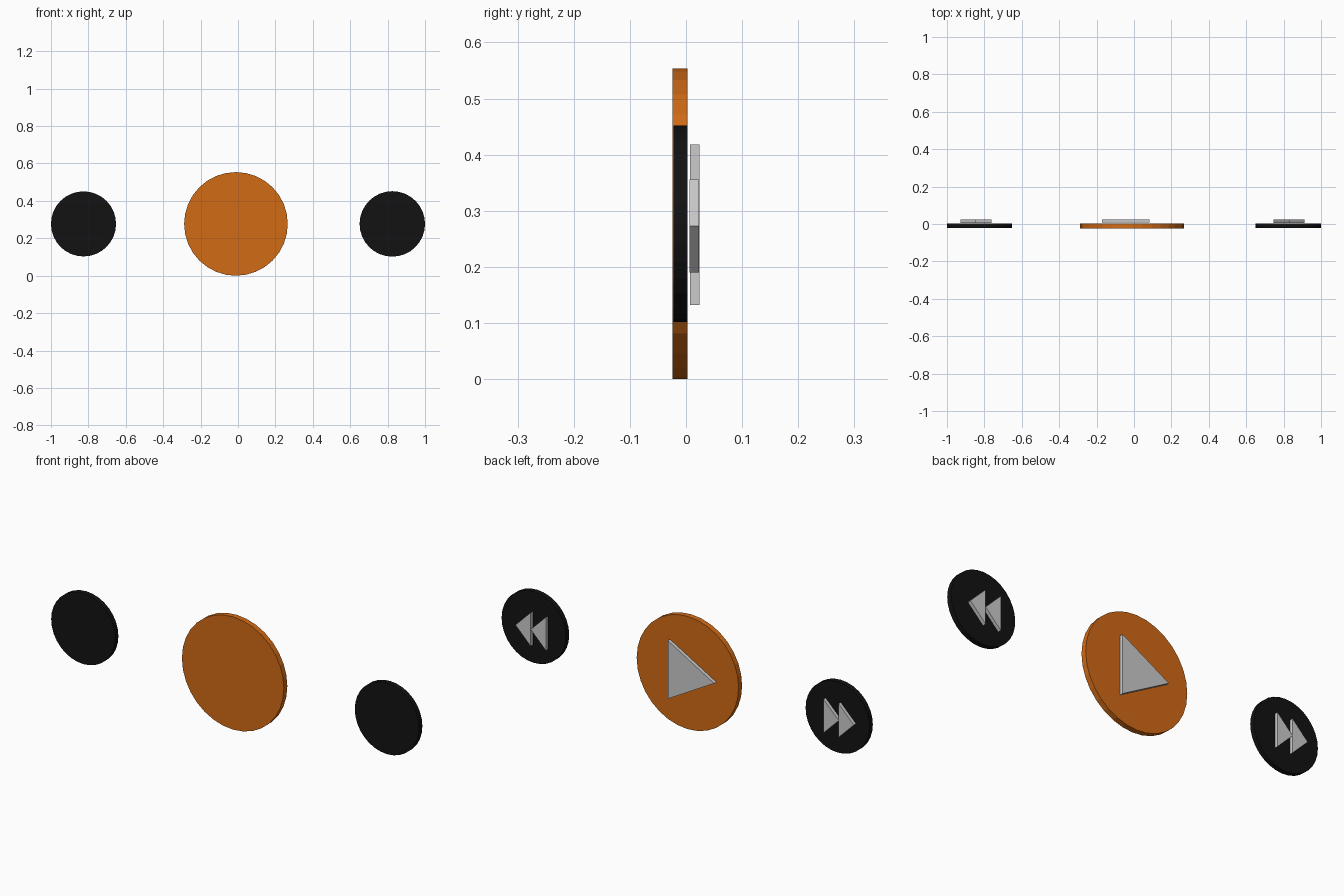
import bpy, bmesh
from math import pi
from mathutils import Matrix

if "Cube" in bpy.data.objects:
    bpy.data.objects.remove(bpy.data.objects["Cube"])

MID_Z = 0.277


def material(name, rgb):
    mat = bpy.data.materials.new(name)
    mat.diffuse_color = (*rgb, 1)
    mat.use_nodes = True
    mat.node_tree.nodes["Principled BSDF"].inputs["Base Color"].default_value = mat.diffuse_color
    return mat


def add_object(name, bm, mat=None):
    bmesh.ops.recalc_face_normals(bm, faces=bm.faces)
    mesh = bpy.data.meshes.new(name)
    bm.to_mesh(mesh)
    bm.free()
    obj = bpy.data.objects.new(name, mesh)
    bpy.context.collection.objects.link(obj)
    if mat:
        mesh.materials.append(mat)
    return obj


def disc(name, x, radius, y0, y1, mat):
    bm = bmesh.new()
    place = Matrix.Translation((x, (y0 + y1) / 2, MID_Z)) @ Matrix.Rotation(pi / 2, 4, 'X')
    bmesh.ops.create_cone(bm, cap_ends=True, segments=32, radius1=radius,
                          radius2=radius, depth=y1 - y0, matrix=place)
    return add_object(name, bm, mat)


def arrows(name, triangles, z, half, y0, y1):
    # each triangle is (base x, tip x), extruded along y
    bm = bmesh.new()
    for base, tip in triangles:
        pts = [(base, z - half), (base, z + half), (tip, z)]
        face = bm.faces.new([bm.verts.new((px, y0, pz)) for px, pz in pts])
        ext = bmesh.ops.extrude_face_region(bm, geom=[face], use_keep_orig=True)
        verts = [v for v in ext['geom'] if isinstance(v, bmesh.types.BMVert)]
        bmesh.ops.translate(bm, verts=verts, vec=(0, y1 - y0, 0))
    return add_object(name, bm)


orange = material("orange", (0.64, 0.145, 0.008))
black = material("black", (0.006, 0.006, 0.006))

# round buttons
disc("play_button", -0.011, 0.277, -0.024, 0.003, orange)
disc("forward_button", -0.826, 0.174, -0.022, 0.003, black)
disc("rewind_button", 0.825, 0.175, -0.022, 0.003, black)

# raised symbols on the back side
arrows("play_symbol", [(0.082, -0.17)], 0.275, 0.143, 0.007, 0.024)
arrows("forward_symbol", [(-0.845, -0.928), (-0.763, -0.846)], 0.273, 0.083, 0.006, 0.023)
arrows("rewind_symbol", [(0.828, 0.911), (0.745, 0.828)], 0.273, 0.083, 0.006, 0.023)
